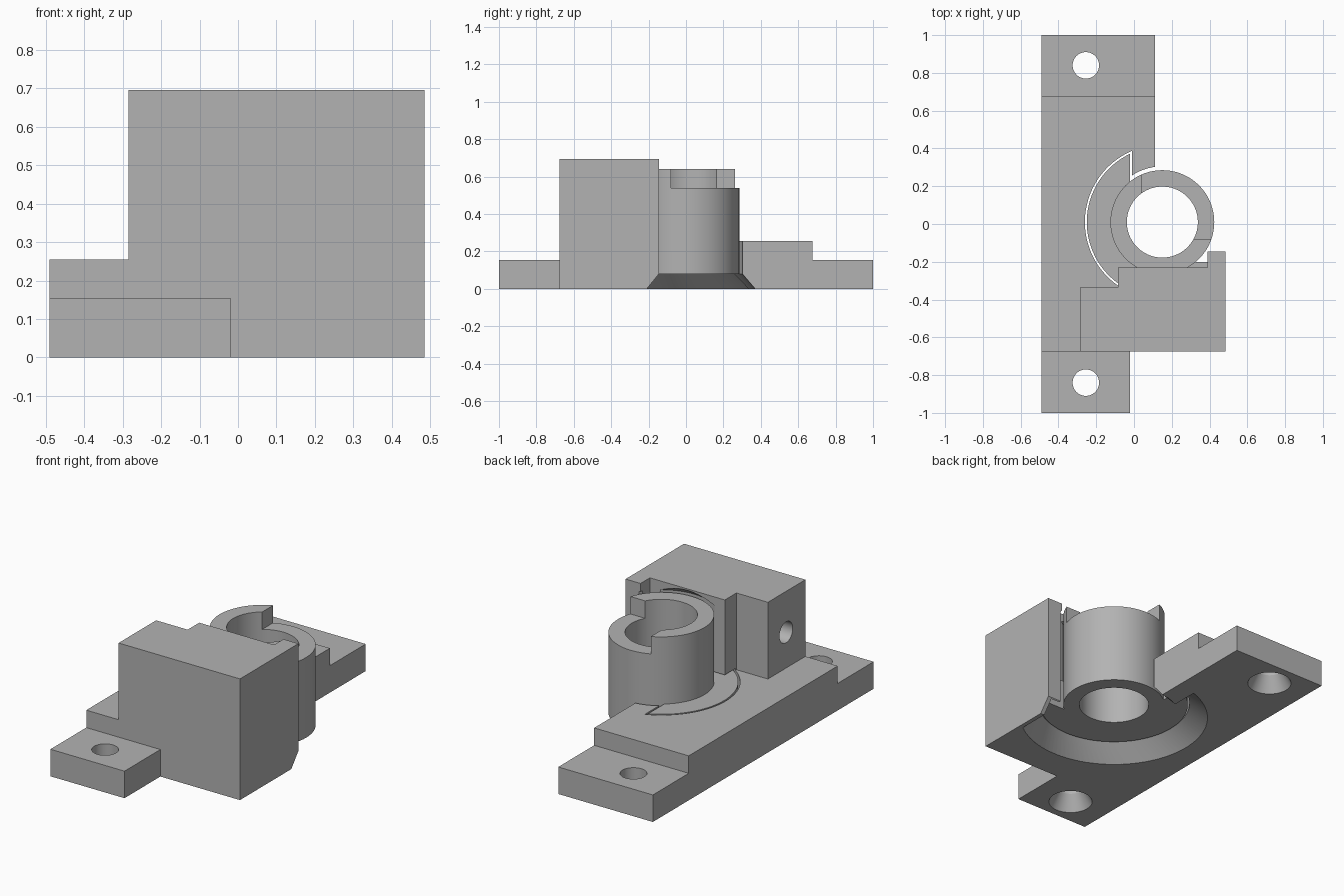
import bpy, bmesh, math

if "Cube" in bpy.data.objects:
    bpy.data.objects.remove(bpy.data.objects["Cube"], do_unlink=True)

CX, CY = 0.15, 0.01      # axis of the sleeve
STEP = 0.675             # where the end tabs begin

grey = bpy.data.materials.new("plain grey")
grey.use_nodes = True
grey.diffuse_color = (0.45, 0.45, 0.45, 1)
grey.node_tree.nodes["Principled BSDF"].inputs["Base Color"].default_value = (0.45, 0.45, 0.45, 1)


def loft(name, sections):
    """Solid through matching (height, outline) sections."""
    bm = bmesh.new()
    rings = [[bm.verts.new((x, y, z)) for x, y in pts] for z, pts in sections]
    n = len(rings[0])
    bm.faces.new(rings[0][::-1])
    bm.faces.new(rings[-1])
    for low, high in zip(rings, rings[1:]):
        for i in range(n):
            j = (i + 1) % n
            bm.faces.new((low[i], low[j], high[j], high[i]))
    bmesh.ops.recalc_face_normals(bm, faces=bm.faces)
    mesh = bpy.data.meshes.new(name)
    bm.to_mesh(mesh)
    bm.free()
    mesh.materials.append(grey)
    ob = bpy.data.objects.new(name, mesh)
    bpy.context.collection.objects.link(ob)
    return ob


def box(name, x0, x1, y0, y1, z0, z1):
    pts = [(x0, y0), (x1, y0), (x1, y1), (x0, y1)]
    return loft(name, [(z0, pts), (z1, pts)])


def circle(r, cx=CX, cy=CY, n=72):
    return [(cx + r * math.cos(math.tau * i / n), cy + r * math.sin(math.tau * i / n))
            for i in range(n)]


def round_solid(name, steps, cx=CX, cy=CY):
    return loft(name, [(z, circle(r, cx, cy)) for z, r in steps])


def sector(r, x_start, x_end, y_edge, n=60):
    """Flange outline: an arc round the left and front of the sleeve."""
    a = math.acos((x_start - CX) / r)
    b = math.tau - math.acos((x_end - CX) / r)
    arc = [a + (b - a) * i / n for i in range(n + 1)]
    pts = [(CX + r * math.cos(t), CY + r * math.sin(t)) for t in arc]
    return pts + [(x_end, y_edge), (x_start, y_edge)]


def combine(ob, tool, operation):
    tool.hide_render = True
    mod = ob.modifiers.new(operation.lower(), "BOOLEAN")
    mod.operation, mod.object, mod.solver = operation, tool, "EXACT"
    bpy.context.view_layer.update()
    bpy.context.view_layer.objects.active = ob
    bpy.ops.object.modifier_apply(modifier=mod.name)
    bpy.data.objects.remove(tool, do_unlink=True)


# Bracket: stepped base plate joined to the tall block
bracket = box("mounting_bracket", -0.49, 0.11, -STEP, STEP, 0, 0.255)
combine(bracket, box("back_tab", -0.49, 0.11, STEP - 0.05, 1, 0, 0.155), "UNION")
combine(bracket, box("front_tab", -0.49, -0.02, -1, 0.05 - STEP, 0, 0.155), "UNION")
outline = [(-0.285, -STEP), (0.485, -STEP), (0.485, -0.145), (0.39, -0.145),
           (0.39, -0.23), (-0.085, -0.23), (-0.085, -0.335), (-0.285, -0.335)]
combine(bracket, loft("block", [(0, outline), (0.695, outline)]), "UNION")

# Sleeve clearance with a flared mouth and a lip at the top
combine(bracket, round_solid("sleeve_clearance", [
    (-0.02, 0.38), (0.08, 0.295), (0.645, 0.295), (0.69, 0.236)]), "DIFFERENCE")

# Flange pocket with a flared mouth
pocket = [(z, sector(r, -0.01, 0.46, -0.15))
          for z, r in ((-0.02, 0.53), (0.09, 0.41), (0.265, 0.41))]
combine(bracket, loft("flange_pocket", pocket), "DIFFERENCE")

# Sloping lower edge of the block
wedge = [(-0.02, [(0.385, -0.226), (0.6, -0.226), (0.6, 0), (0.385, 0)]),
         (0.08, [(0.385, -0.145), (0.6, -0.145), (0.6, 0), (0.385, 0)])]
combine(bracket, loft("edge_slope", wedge), "DIFFERENCE")

# Countersunk screw holes
for y in (-0.84, 0.84):
    combine(bracket, round_solid("screw_hole", [
        (-0.02, 0.128), (0.09, 0.07), (0.3, 0.07)], -0.255, y), "DIFFERENCE")

# Blind hole in the side of the block
side_hole = round_solid("side_hole", [(-0.4, 0.06), (0.1, 0.06)], 0, 0)
side_hole.rotation_euler = (0, math.pi / 2, 0)
side_hole.location = (0, -0.5, 0.46)
combine(bracket, side_hole, "DIFFERENCE")

# Sleeve with a partial flange, a bore and a lowered quarter of its rim
sleeve = round_solid("flanged_sleeve", [(0.08, 0.275), (0.64, 0.275)])
flange = sector(0.4, -0.02, 0.445, -0.2)
combine(sleeve, loft("flange", [(0.08, flange), (0.255, flange)]), "UNION")
combine(sleeve, round_solid("bore", [(0, 0.188), (0.8, 0.188)]), "DIFFERENCE")
combine(sleeve, box("rim_notch", 0.04, 0.6, -0.08, 0.6, 0.54, 0.8), "DIFFERENCE")

# Smooth round walls, crisp edges
for ob in (bracket, sleeve):
    bpy.ops.object.select_all(action="DESELECT")
    ob.select_set(True)
    bpy.context.view_layer.objects.active = ob
    bpy.ops.object.shade_smooth_by_angle(angle=math.radians(25))
